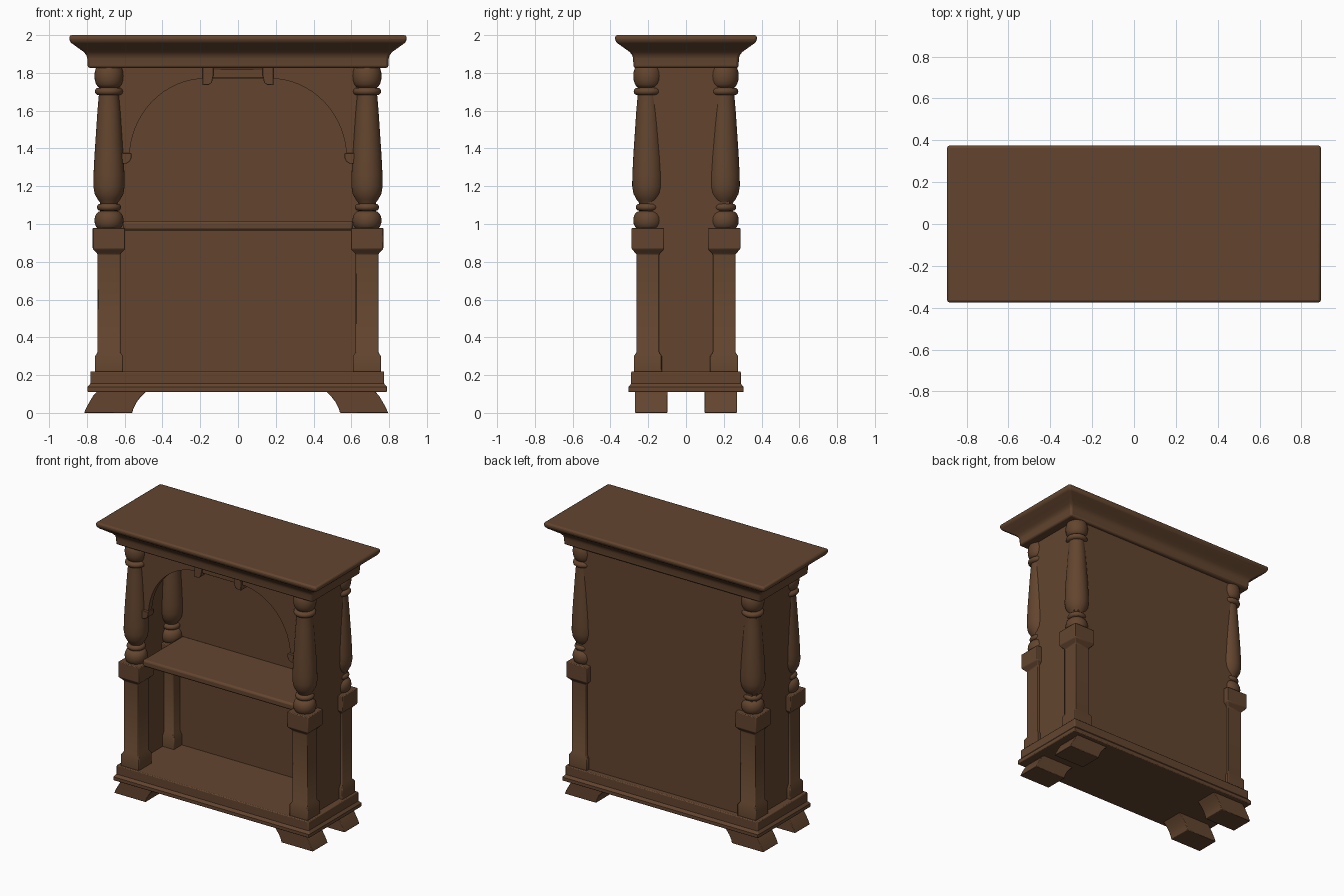
import bpy, bmesh, math

cube = bpy.data.objects.get("Cube")
if cube:
    bpy.data.objects.remove(cube, do_unlink=True)

wood = bpy.data.materials.new("dark_brown_wood")
wood.use_nodes = True
WOOD = (0.125, 0.06, 0.028, 1)
wood.diffuse_color = WOOD
wood.node_tree.nodes["Principled BSDF"].inputs["Base Color"].default_value = WOOD


def finish(name, bm, bevel=0.0, angle=35):
    bmesh.ops.remove_doubles(bm, verts=bm.verts, dist=1e-5)
    bmesh.ops.recalc_face_normals(bm, faces=bm.faces)
    mesh = bpy.data.meshes.new(name)
    bm.to_mesh(mesh)
    bm.free()
    mesh.materials.append(wood)
    obj = bpy.data.objects.new(name, mesh)
    bpy.context.collection.objects.link(obj)
    bpy.ops.object.select_all(action='DESELECT')
    obj.select_set(True)
    bpy.context.view_layer.objects.active = obj
    bpy.ops.object.shade_smooth_by_angle(angle=math.radians(angle))
    if bevel:
        mod = obj.modifiers.new("soft_edges", 'BEVEL')
        mod.width = bevel
        mod.segments = 2
        mod.limit_method = 'ANGLE'
        mod.angle_limit = math.radians(40)
    return obj


def rect_loft(name, cx, cy, sections, bevel=0.005):
    """Stack rectangles given as (half_x, half_y, z) into a closed solid."""
    bm = bmesh.new()
    rings = [[bm.verts.new((cx + sx * hx, cy + sy * hy, z))
              for sx, sy in ((-1, -1), (1, -1), (1, 1), (-1, 1))]
             for hx, hy, z in sections]
    for a, b in zip(rings, rings[1:]):
        for i in range(4):
            j = (i + 1) % 4
            bm.faces.new((a[i], a[j], b[j], b[i]))
    bm.faces.new(rings[0])
    bm.faces.new(rings[-1])
    return finish(name, bm, bevel)


def box(name, x0, x1, y0, y1, z0, z1, bevel=0.0):
    hx, hy = (x1 - x0) / 2, (y1 - y0) / 2
    return rect_loft(name, x0 + hx, y0 + hy, [(hx, hy, z0), (hx, hy, z1)], bevel)


def extrude_profile(name, points, y0, y1, bevel=0.0):
    """Extrude an (x, z) outline along y."""
    bm = bmesh.new()
    face = bm.faces.new([bm.verts.new((x, y0, z)) for x, z in points])
    out = bmesh.ops.extrude_face_region(bm, geom=[face])
    new = [v for v in out["geom"] if isinstance(v, bmesh.types.BMVert)]
    bmesh.ops.translate(bm, verts=new, vec=(0, y1 - y0, 0))
    return finish(name, bm, bevel)


def lathe(name, cx, cy, profile, steps=32):
    bm = bmesh.new()
    verts = [bm.verts.new((cx + r, cy, z)) for r, z in profile]
    edges = [bm.edges.new(p) for p in zip(verts, verts[1:])]
    bmesh.ops.spin(bm, geom=verts + edges, cent=(cx, cy, 0), axis=(0, 0, 1),
                   angle=2 * math.pi, steps=steps)
    return finish(name, bm, angle=50)


def bead(z0, z1, neck, radius, n=8):
    """Rounded bulge between two heights."""
    return [(neck + (radius - neck) * math.sin(math.pi * i / n),
             (z0 + z1) / 2 - (z1 - z0) / 2 * math.cos(math.pi * i / n))
            for i in range(n + 1)]


# Moulded top and plinth
rect_loft("cornice", 0, 0,
          [(0.893 - d, 0.375 - d, z) for d, z in
           ((0.097, 1.826), (0.095, 1.875), (0.091, 1.892), (0.078, 1.91),
            (0.05, 1.93), (0.015, 1.955), (0, 1.967), (0, 2.0))], 0.012)
rect_loft("plinth", -0.004, 0,
          [(0.793, 0.305, 0.11), (0.793, 0.305, 0.137), (0.778, 0.29, 0.155),
           (0.778, 0.29, 0.22)], 0.006)

# Carcass panels and shelf
box("back_panel", -0.71, 0.71, 0.22, 0.25, 0.2, 1.84)
for side, s in (("left", 1), ("right", -1)):
    x0, x1 = sorted((s * 0.70, s * 0.73))
    box(side + "_panel", x0, x1, -0.2, 0.23, 0.2, 1.84)
box("shelf", -0.61, 0.61, -0.235, 0.23, 0.966, 1.017, 0.014)

# Corner posts, turned columns and splayed feet
column = (bead(0.97, 1.068, 0.045, 0.077)
          + bead(1.07, 1.108, 0.045, 0.064, 6)
          + [(0.047, 1.113), (0.06, 1.13), (0.076, 1.16), (0.083, 1.20),
             (0.082, 1.26), (0.077, 1.36), (0.069, 1.48), (0.061, 1.60),
             (0.054, 1.68)]
          + bead(1.682, 1.722, 0.054, 0.075, 6)
          + bead(1.722, 1.845, 0.048, 0.077))
foot = [(0.55, -0.001), (0.543, 0.025), (0.528, 0.055), (0.505, 0.085),
        (0.475, 0.115), (0.735, 0.115), (0.757, 0.09), (0.775, 0.06),
        (0.792, 0.03), (0.805, 0)]
foot[0] = (0.55, 0)
for fb, t in (("front", -1), ("back", 1)):
    for side, s in (("left", 1), ("right", -1)):
        tag = fb + "_" + side
        x, y = s * 0.683, t * 0.202
        rect_loft(tag + "_post", x, y,
                  [(h, h, z) for h, z in
                   ((0.074, 0.21), (0.074, 0.30), (0.06, 0.322), (0.06, 0.84),
                    (0.086, 0.868), (0.086, 0.98))])
        lathe(tag + "_column", x, y, column)
        y0, y1 = sorted((t * 0.097, t * 0.27))
        extrude_profile(tag + "_foot", [(s * px - 0.01, z) for px, z in foot],
                        y0, y1, 0.004)

# Arched fascia between the front columns
arc = [(-0.575 + 0.405 * (1 - math.cos(a)), 1.345 + 0.425 * math.sin(a))
       for a in (math.pi / 2 * i / 16 for i in range(17))]
outline = ([(-0.70, 1.84), (-0.70, 1.345)] + arc
           + [(-x, z) for x, z in reversed(arc)] + [(0.70, 1.345), (0.70, 1.84)])
extrude_profile("arch_fascia", outline, -0.215, -0.175)
box("arch_centre_bar", -0.135, 0.135, -0.225, -0.17, 1.773, 1.82, 0.004)

# Small rounded brackets along the arch
for side, s in (("left", 1), ("right", -1)):
    for part, x0, x1, z0, z1 in (("upper", 0.13, 0.188, 1.735, 1.84),
                                 ("lower", 0.565, 0.625, 1.318, 1.376)):
        mid = (z0 + z1) / 2
        shape = [(x0, z1), (x1, z1), (x1, z0), (x0 + 0.025, z0 + 0.002),
                 (x0 + 0.008, z0 + 0.014), (x0, mid)]
        extrude_profile(side + "_" + part + "_bracket",
                        [(s * x, z) for x, z in shape], -0.235, -0.165, 0.003)
